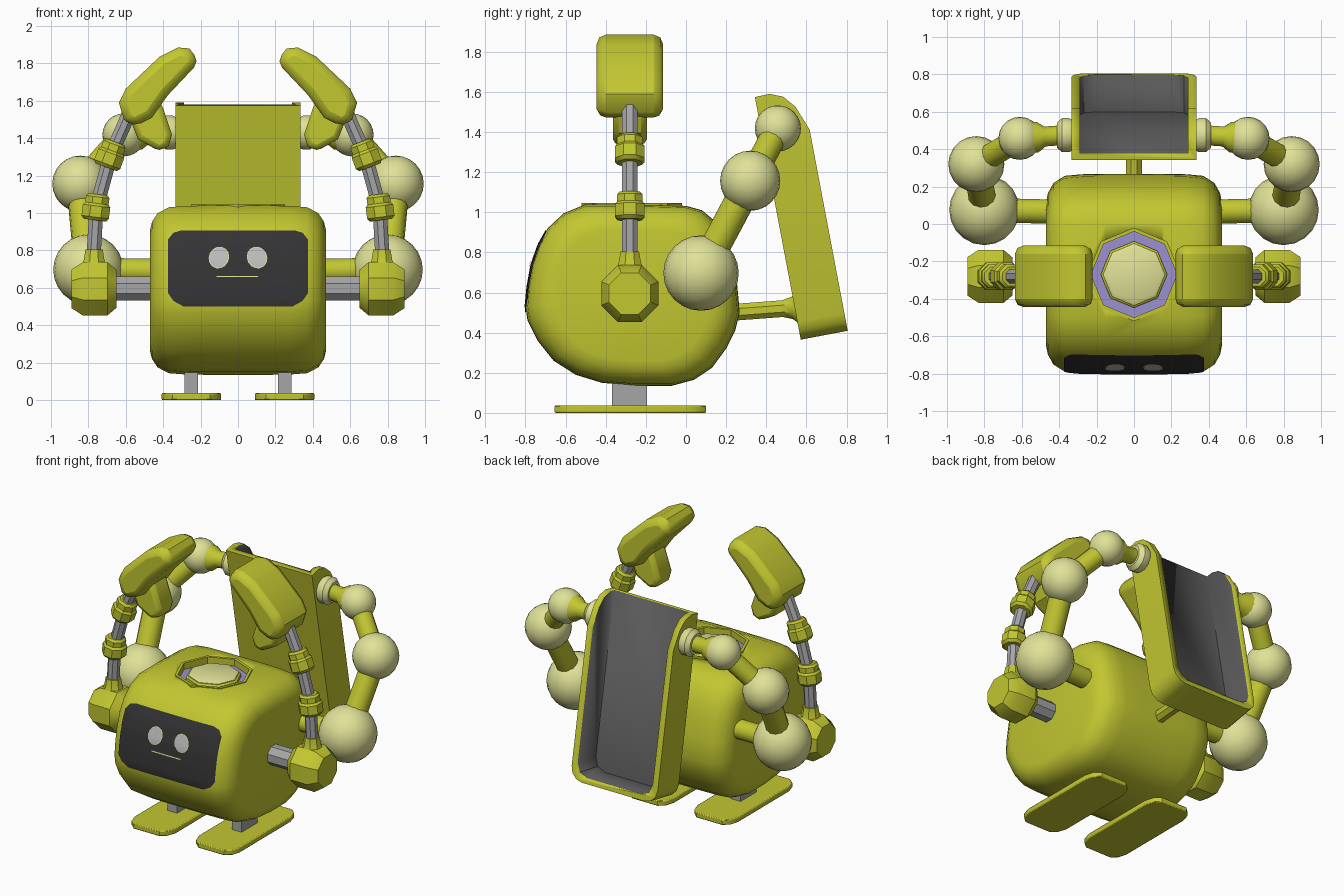
import bpy, bmesh, math
from mathutils import Vector as V
from mathutils.bvhtree import BVHTree

if "Cube" in bpy.data.objects:
    bpy.data.objects.remove(bpy.data.objects["Cube"])


def mat(name, r, g, b):
    m = bpy.data.materials.new(name)
    m.diffuse_color = (r, g, b, 1)
    m.use_nodes = True
    m.node_tree.nodes["Principled BSDF"].inputs["Base Color"].default_value = m.diffuse_color
    return m


OLIVE = mat("olive_yellow", 0.54, 0.57, 0.03)
PALE = mat("pale_yellow", 0.75, 0.76, 0.31)
METAL = mat("grey_metal", 0.38, 0.38, 0.39)
SCREEN = mat("screen_black", 0.033, 0.033, 0.035)
LINER = mat("dark_grey", 0.1, 0.1, 0.1)
EYE = mat("eye_grey", 0.5, 0.5, 0.5)
LILAC = mat("lilac", 0.33, 0.28, 0.62)


def finish(name, bm, m, mirror=False, bevel=0, angle=35, recalc=True):
    if recalc:
        bmesh.ops.recalc_face_normals(bm, faces=bm.faces[:])
    me = bpy.data.meshes.new(name)
    bm.to_mesh(me)
    me.materials.append(m)
    me.shade_smooth()
    me.set_sharp_from_angle(angle=math.radians(angle))
    ob = bpy.data.objects.new(name, me)
    bpy.context.collection.objects.link(ob)
    if bevel:
        b = ob.modifiers.new("bevel", 'BEVEL')
        b.width, b.segments, b.limit_method = bevel, 2, 'ANGLE'
        b.angle_limit = math.radians(50)
    if mirror:
        ob.modifiers.new("mirror", 'MIRROR')
    return ob


def loft(rings):
    """Skin a list of closed point rings, with end caps."""
    bm = bmesh.new()
    rows = [[bm.verts.new(p) for p in r] for r in rings]
    n = len(rows[0])
    for a, b in zip(rows, rows[1:]):
        for i in range(n):
            bm.faces.new((a[i], a[(i + 1) % n], b[(i + 1) % n], b[i]))
    bm.faces.new(rows[0])
    bm.faces.new(rows[-1])
    return bm


def tube(name, a, b, prof, m, n=8, mirror=True):
    """Turned part from a to b; prof is a radius or a list of (fraction, radius)."""
    a, b = V(a), V(b)
    if not isinstance(prof, list):
        prof = [(0, prof), (1, prof)]
    q = (b - a).to_track_quat('Z', 'Y')
    ang = [2 * math.pi * (i + 0.5) / n for i in range(n)]
    rings = [[a.lerp(b, t) + q @ V((r * math.cos(g), r * math.sin(g), 0)) for g in ang] for t, r in prof]
    return finish(name, loft(rings), m, mirror)


def prism(pts, vec):
    return loft([[V(p) for p in pts], [V(p) + V(vec) for p in pts]])


def cut(ob, cutter):
    mod = ob.modifiers.new("cut", 'BOOLEAN')
    mod.object, mod.operation, mod.solver = cutter, 'DIFFERENCE', 'EXACT'
    bpy.context.view_layer.objects.active = ob
    bpy.ops.object.modifier_apply(modifier="cut")
    bpy.data.objects.remove(cutter)


# body: side profile (y, z) shrunk towards both flat flanks
side = [(-0.5, 1.04), (-0.27, 1.04), (0.0, 1.032), (0.08, 1.01), (0.14, 0.96), (0.19, 0.88), (0.225, 0.78),
        (0.255, 0.64), (0.268, 0.5), (0.245, 0.41), (0.2, 0.32), (0.13, 0.225), (0.04, 0.165), (-0.07, 0.135),
        (-0.25, 0.135), (-0.42, 0.15), (-0.55, 0.19), (-0.66, 0.26), (-0.74, 0.36), (-0.79, 0.46), (-0.8, 0.53),
        (-0.79, 0.63), (-0.77, 0.74), (-0.735, 0.84), (-0.69, 0.92), (-0.61, 0.995)]
half = [(0.15, 1.0), (0.28, 0.996), (0.37, 0.98), (0.43, 0.91), (0.46, 0.81), (0.47, 0.72)]
cuts = [(-x, s) for x, s in reversed(half)] + half
bm = loft([[(x, -0.27 + (y + 0.27) * s, 0.58 + (z - 0.58) * s) for y, z in side] for x, s in cuts])
tree = BVHTree.FromBMesh(bm)
body = finish("body", bm, OLIVE, angle=45)


# hatch on top of the body
def octagon(r, z):
    return [(r * math.sin(i * math.pi / 4), -0.27 + r * math.cos(i * math.pi / 4), z) for i in range(8)]


def hatch(name, prof, m):
    return finish(name, loft([octagon(r, z) for r, z in prof]), m)


cut(body, hatch("hatch_cutter", [(0.235, 0.985), (0.235, 1.2)], OLIVE))
hatch("hatch_rim", [(0.25, 0.97), (0.25, 1.045), (0.23, 1.045), (0.23, 0.97)], OLIVE)
hatch("hatch_floor", [(0.23, 0.96), (0.23, 1.0)], LILAC)
hatch("hatch_lid_base", [(0.178, 0.99), (0.178, 1.02), (0.165, 1.03)], OLIVE)
hatch("hatch_lid", [(0.163, 1.0), (0.163, 1.034), (0.145, 1.042)], PALE)


# face details laid onto the body's curved front
def decal(name, outline, off, m, rings=8, per=6):
    n = len(outline)
    pts = [V(outline[i]).lerp(V(outline[(i + 1) % n]), k / per) for i in range(n) for k in range(per)]
    c = sum(pts, V((0, 0))) / len(pts)
    rows = []
    for k in range(1, rings + 1):
        row = []
        for p in pts:
            x, z = c.lerp(p, k / rings)
            y = tree.ray_cast(V((x, -2, z)), V((0, 1, 0)))[0].y
            row.append((x, y - off, z))
        rows.append(row)
    bm = loft(rows)
    bm.faces.ensure_lookup_table()
    bm.faces.remove(bm.faces[-1])
    for f in bm.faces:
        f.normal_update()
        if f.normal.y > 0:
            f.normal_flip()
    finish(name, bm, m, recalc=False)


decal("face_screen", [(-0.3, 0.908), (0.3, 0.908), (0.345, 0.895), (0.373, 0.86), (0.373, 0.57), (0.345, 0.53),
                      (0.29, 0.5), (-0.29, 0.5), (-0.345, 0.53), (-0.373, 0.57), (-0.373, 0.86), (-0.345, 0.895)],
      0.005, SCREEN, 10)
for sx, label in ((-1, "right"), (1, "left")):
    def oval(a, b):
        pts = []
        for i in range(14):
            g = i * math.pi / 7
            u, w = a * math.cos(g), b * math.sin(g)
            pts.append((sx * (0.102 + u * 0.9 - w * 0.43), 0.762 + u * 0.43 + w * 0.9))
        return pts
    decal(label + "_eye_rim", oval(0.054, 0.06), 0.008, PALE, 3, 1)
    decal(label + "_eye", oval(0.05, 0.056), 0.011, EYE, 3, 1)
decal("mouth", [(-0.115, 0.664), (0.108, 0.664), (0.108, 0.657), (-0.115, 0.657)], 0.008, PALE, 2)

# feet and legs
foot = [(0.15, -0.655), (0.35, -0.655), (0.39, -0.62), (0.408, -0.56), (0.408, 0.0), (0.39, 0.065), (0.35, 0.1),
        (0.15, 0.1), (0.11, 0.065), (0.09, 0.0), (0.09, -0.56), (0.11, -0.62)]
finish("feet", prism([(x, y, 0) for x, y in foot], (0, 0, 0.037)), OLIVE, True, 0.006)
leg = [(0.213, -0.37), (0.287, -0.37), (0.287, -0.195), (0.213, -0.195)]
finish("legs", prism([(x, y, 0.03) for x, y in leg], (0, 0, 0.2)), METAL, True)

# front arms
Y = -0.28
tube("shoulder_bars", (0.42, Y, 0.597), (0.68, Y, 0.597), 0.069, METAL)
tube("elbow_blocks", (0.65, Y, 0.595), (0.89, Y, 0.595), [(0, 0.11), (0.2, 0.154), (0.75, 0.154), (1, 0.112)], OLIVE)
tube("elbow_necks", (0.77, Y, 0.7), (0.769, Y, 0.805), [(0, 0.085), (0.45, 0.06), (1, 0.05)], OLIVE)
joints = [(0.775, Y, 0.72), (0.757, Y, 1.03), (0.68, Y, 1.31), (0.57, Y, 1.56)]
for i in range(3):
    tube("arm_rod_%d" % (i + 1), joints[i], joints[i + 1], 0.041, METAL)
collar = [(0, 0.065), (0.12, 0.08), (0.55, 0.08), (0.65, 0.068), (0.9, 0.068), (1, 0.055)]
tube("lower_collars", (0.766, Y, 0.962), (0.748, Y, 1.1), collar, OLIVE)
tube("upper_collars", (0.705, Y, 1.245), (0.655, Y, 1.38), collar, OLIVE)

# mitten hands
palm = [(0.205, 1.81), (0.26, 1.88), (0.32, 1.885), (0.42, 1.835), (0.6, 1.665), (0.637, 1.59), (0.61, 1.5),
        (0.56, 1.46), (0.46, 1.51), (0.375, 1.63)]
thumb = [(0.6, 1.56), (0.535, 1.395), (0.42, 1.33), (0.37, 1.36), (0.353, 1.42), (0.4, 1.56), (0.45, 1.66)]
finish("palms", prism([(x, Y - 0.165, z) for x, z in palm], (0, 0.33, 0)), OLIVE, True, 0.045)
finish("thumbs", prism([(x, Y - 0.085, z) for x, z in thumb], (0, 0.17, 0)), OLIVE, True, 0.03)

# rear arms: balls joined by pipes, ending at the pack
balls = [((0.8, 0.075, 0.697), 0.188), ((0.843, 0.32, 1.157), 0.15), ((0.61, 0.458, 1.418), 0.115)]
for i, (c, r) in enumerate(balls):
    bm = bmesh.new()
    bmesh.ops.create_uvsphere(bm, u_segments=20, v_segments=12, radius=r)
    bmesh.ops.translate(bm, verts=bm.verts, vec=c)
    finish("rear_ball_%d" % (i + 1), bm, PALE, True)
tube("rear_shoulder_pipes", (0.4, 0.065, 0.69), balls[0][0], 0.067, OLIVE, 12)
tube("rear_lower_pipes", balls[0][0], balls[1][0], 0.075, OLIVE, 12)
tube("rear_upper_pipes", balls[1][0], balls[2][0], 0.066, OLIVE, 12)
tube("rear_end_pipes", balls[2][0], (0.38, 0.475, 1.43), [(0, 0.085), (0.4, 0.085), (0.58, 0.055), (1, 0.055)],
     OLIVE, 12)
tube("pack_sockets", (0.32, 0.475, 1.43), (0.412, 0.475, 1.43), [(0, 0.08), (0.3, 0.094), (0.7, 0.094), (1, 0.07)],
     PALE, 12)


# leaning pack: a scoop open at the back and top (s runs up the slope, d runs backwards)
def P(x, s, d):
    return (x, 0.572 - 0.186 * s + 0.983 * d, 0.365 + 0.983 * s + 0.186 * d)


W, D = 0.333, 0.238
wall = [(0, 0), (1.23, 0), (1.232, 0.075), (1.205, 0.14), (1.145, 0.19), (1.02, D), (0, D)]
bm = prism([P(-W, s, d) for s, d in wall], (2 * W, 0, 0))
low = [V(P(x, 0, d)) for x in (-W, W) for d in (0, D)]
edges = [e for e in bm.edges if abs(e.verts[0].co.x - e.verts[1].co.x) < 1e-4
         and all(any((v.co - p).length < 1e-3 for p in low) for v in e.verts)]
bmesh.ops.bevel(bm, geom=edges, offset=0.09, segments=3, profile=0.5, affect='EDGES')
pack = finish("pack", bm, OLIVE)
pack.data.materials.append(LINER)
hollow = [(0.29, 1.6), (0.29, 0.12), (0.267, 0.065), (0.21, 0.04)]
hollow += [(-x, s) for x, s in reversed(hollow)]
vec = V(P(0, 0, 0.4)) - V(P(0, 0, 0))
cutter = finish("pack_cutter", prism([P(x, s, 0.035) for x, s in hollow], vec), OLIVE)
cutter.data.materials.append(LINER)
for f in cutter.data.polygons:
    f.material_index = 1
cut(pack, cutter)

# bracket from the body to the pack
tube("pack_bracket", (0, 0.18, 0.497), (0, 0.555, 0.525), [(0, 0.045), (0.8, 0.045), (0.93, 0.06), (1, 0.085)],
     OLIVE, 8, False)
